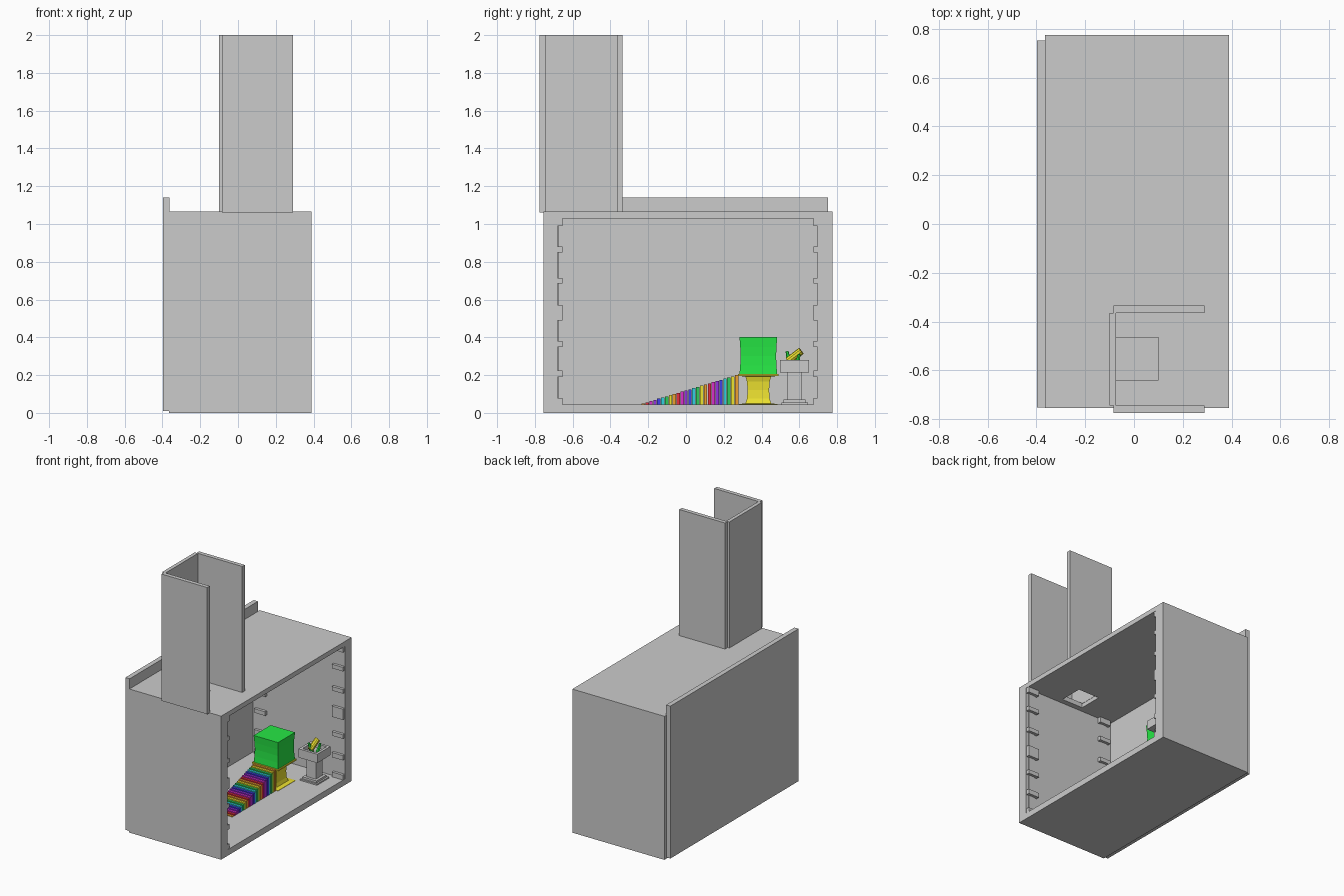
import bpy, bmesh, math
from mathutils import Matrix, Vector

if "Cube" in bpy.data.objects:
    bpy.data.objects.remove(bpy.data.objects["Cube"])


def material(name, rgb):
    m = bpy.data.materials.new(name)
    m.diffuse_color = (*rgb, 1)
    m.use_nodes = True
    m.node_tree.nodes["Principled BSDF"].inputs["Base Color"].default_value = m.diffuse_color
    return m


def add_object(name, bm, mat=None):
    bmesh.ops.recalc_face_normals(bm, faces=bm.faces)
    me = bpy.data.meshes.new(name)
    bm.to_mesh(me)
    bm.free()
    ob = bpy.data.objects.new(name, me)
    bpy.context.collection.objects.link(ob)
    if mat:
        me.materials.append(mat)
    return ob


def box(name, x, y, z, mat=None):
    """Box from (min, max) ranges."""
    bm = bmesh.new()
    size = [r[1] - r[0] for r in (x, y, z)]
    mid = [(r[0] + r[1]) / 2 for r in (x, y, z)]
    bmesh.ops.create_cube(bm, size=1, matrix=Matrix.Translation(mid) @ Matrix.Diagonal((*size, 1)))
    return add_object(name, bm, mat)


def square_loft(name, x, y, profile, mat=None):
    """Stack of square rings, profile = (half width, z)."""
    bm = bmesh.new()
    rings = [[bm.verts.new((x + h * sx, y + h * sy, z))
              for sx, sy in ((-1, -1), (1, -1), (1, 1), (-1, 1))] for h, z in profile]
    for a, b in zip(rings, rings[1:]):
        for i in range(4):
            j = (i + 1) % 4
            bm.faces.new((a[i], a[j], b[j], b[i]))
    bm.faces.new(rings[0][::-1])
    bm.faces.new(rings[-1])
    return add_object(name, bm, mat)


def rod(name, a, b, r1, r2, mat, sides=10):
    a, b = Vector(a), Vector(b)
    bm = bmesh.new()
    rot = (b - a).to_track_quat('Z', 'Y').to_matrix().to_4x4()
    bmesh.ops.create_cone(bm, cap_ends=True, segments=sides, radius1=r1, radius2=r2,
                          depth=(b - a).length, matrix=Matrix.Translation((a + b) / 2) @ rot)
    return add_object(name, bm, mat)


green = material("green", (0.02, 0.8, 0.06))
gold = material("gold", (0.85, 0.76, 0.03))

# Room shell, open on the right
box("floor", (-0.365, 0.39), (-0.755, 0.775), (0.0, 0.045))
box("front_wall", (-0.365, 0.39), (-0.755, -0.68), (0.01, 1.065))
box("rear_wall", (-0.365, 0.39), (0.695, 0.775), (0.01, 1.065))
box("left_wall", (-0.398, -0.363), (-0.752, 0.752), (0.01, 1.14))

# Ceiling with flue opening
ceiling = box("ceiling", (-0.365, 0.39), (-0.755, 0.775), (1.03, 1.065))
cutter = box("flue_cutter", (-0.075, 0.10), (-0.64, -0.465), (0.9, 1.2))
cutter.hide_render = True
cutter.hide_viewport = False
mod = ceiling.modifiers.new("flue", 'BOOLEAN')
mod.operation = 'DIFFERENCE'
mod.solver = 'EXACT'
mod.object = cutter
bpy.context.view_layer.objects.active = ceiling
bpy.ops.object.modifier_apply(modifier=mod.name)
bpy.data.objects.remove(cutter)

# Chimney, three upright panels
box("chimney_front", (-0.085, 0.29), (-0.775, -0.745), (1.06, 2.0))
box("chimney_rear", (-0.085, 0.29), (-0.365, -0.335), (1.06, 2.0))
box("chimney_left", (-0.10, -0.073), (-0.745, -0.365), (1.06, 2.0))

# Corner columns with stone bands
bands = [(0.04, 0.08), (0.19, 0.225), (0.35, 0.38), (0.49, 0.57),
         (0.685, 0.715), (0.85, 0.88), (0.99, 1.035)]
for xs, xc in (("left", -0.295), ("right", 0.343)):
    for ys, yc in (("front", -0.70), ("rear", 0.72)):
        name = f"{ys}_{xs}_column"
        prof = []
        for a, b in bands:
            prof += [(0.025, a), (0.045, a), (0.045, b), (0.025, b)]
        square_loft(name, xc, yc, prof)

# Rainbow staircase
hues = [(0.8, 0.03, 0.05), (0.7, 0.03, 0.6), (0.3, 0.03, 0.75), (0.05, 0.05, 0.8),
        (0.03, 0.65, 0.75), (0.03, 0.6, 0.1), (0.85, 0.78, 0.03), (0.85, 0.35, 0.03)]
mats = [material(f"step_colour_{i}", c) for i, c in enumerate(hues)]
steps = 25
y0, y1 = -0.235, 0.28
pitch = (y1 - y0) / steps
for i in range(steps):
    y = y0 + i * pitch
    top = 0.05 + 0.15 * i / (steps - 1)
    box(f"step_{i + 1}", (-0.062, 0.118), (y, y + pitch * 0.85), (0.04, top), mats[(i - 1) % 8])

# Gold pedestal and green block
square_loft("gold_pedestal", 0.03, 0.383, [
    (0.102, 0.04), (0.102, 0.047), (0.068, 0.05), (0.060, 0.075), (0.057, 0.12),
    (0.060, 0.165), (0.068, 0.193), (0.108, 0.195), (0.108, 0.205)], gold)
square_loft("green_block", 0.03, 0.383, [
    (0.100, 0.203), (0.096, 0.25), (0.094, 0.30), (0.096, 0.35), (0.100, 0.403)], green)

# Stone basin
square_loft("basin", 0.225, 0.575, [
    (0.070, 0.04), (0.070, 0.055), (0.058, 0.055), (0.058, 0.07), (0.038, 0.07),
    (0.038, 0.215), (0.077, 0.215), (0.077, 0.28), (0.058, 0.28), (0.058, 0.25)])

# Gold and green pieces in the basin
rod("gold_rod", (0.215, 0.54, 0.275), (0.225, 0.61, 0.328), 0.02, 0.02, gold)
rod("gold_stub", (0.20, 0.58, 0.25), (0.205, 0.585, 0.30), 0.014, 0.012, gold, 8)
rod("green_stub_front", (0.225, 0.55, 0.25), (0.205, 0.535, 0.325), 0.014, 0.008, green, 6)
rod("green_stub_rear", (0.245, 0.585, 0.25), (0.255, 0.60, 0.31), 0.014, 0.008, green, 6)
